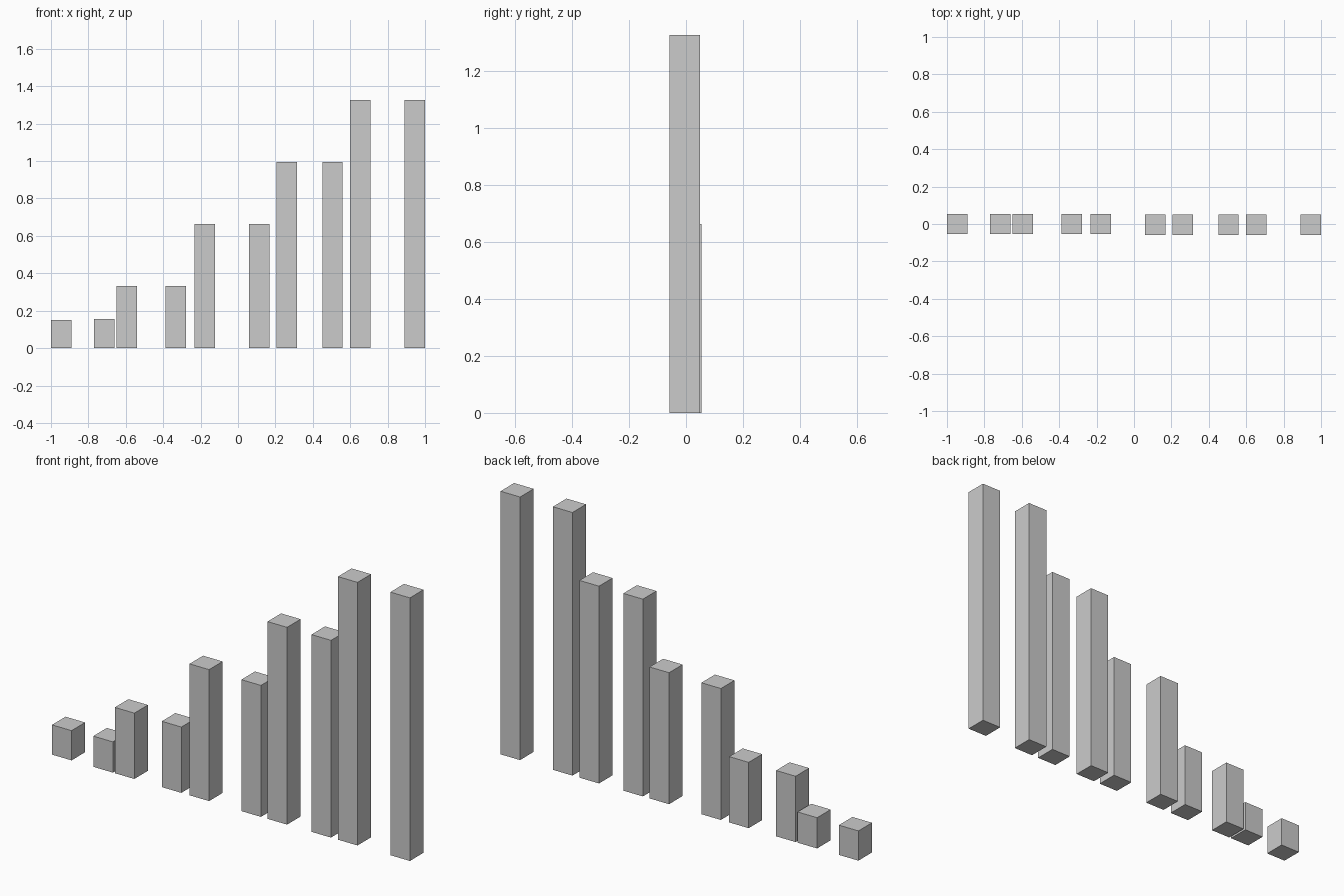
import bpy

if "Cube" in bpy.data.objects:
    bpy.data.objects.remove(bpy.data.objects["Cube"])

WIDTH = 0.109   # bar size along x
DEPTH = 0.108   # bar size along y


def post(name, x, y, height):
    """Square post standing on the ground."""
    bpy.ops.mesh.primitive_cube_add(size=1, location=(x, y, height / 2))
    obj = bpy.context.object
    obj.name = name
    obj.scale = (WIDTH, DEPTH, height)
    bpy.ops.object.transform_apply(location=False, rotation=False, scale=True)
    return obj


# Pairs of posts rising from left to right: (left x, right x, left height, right height)
pairs = [
    (-0.9455, -0.715, 0.150, 0.155),
    (-0.595, -0.333, 0.332, 0.332),
    (-0.178, 0.114, 0.663, 0.663),
    (0.260, 0.505, 0.995, 0.995),
    (0.653, 0.9455, 1.327, 1.327),
]

for i, (xl, xr, hl, hr) in enumerate(pairs, 1):
    for side, x, h in (("left", xl, hl), ("right", xr, hr)):
        # The lower left half of the row sits slightly further back
        y = 0.0 if x < 0 else -0.004
        post(f"step_{i}_{side}_post", x, y, h)
